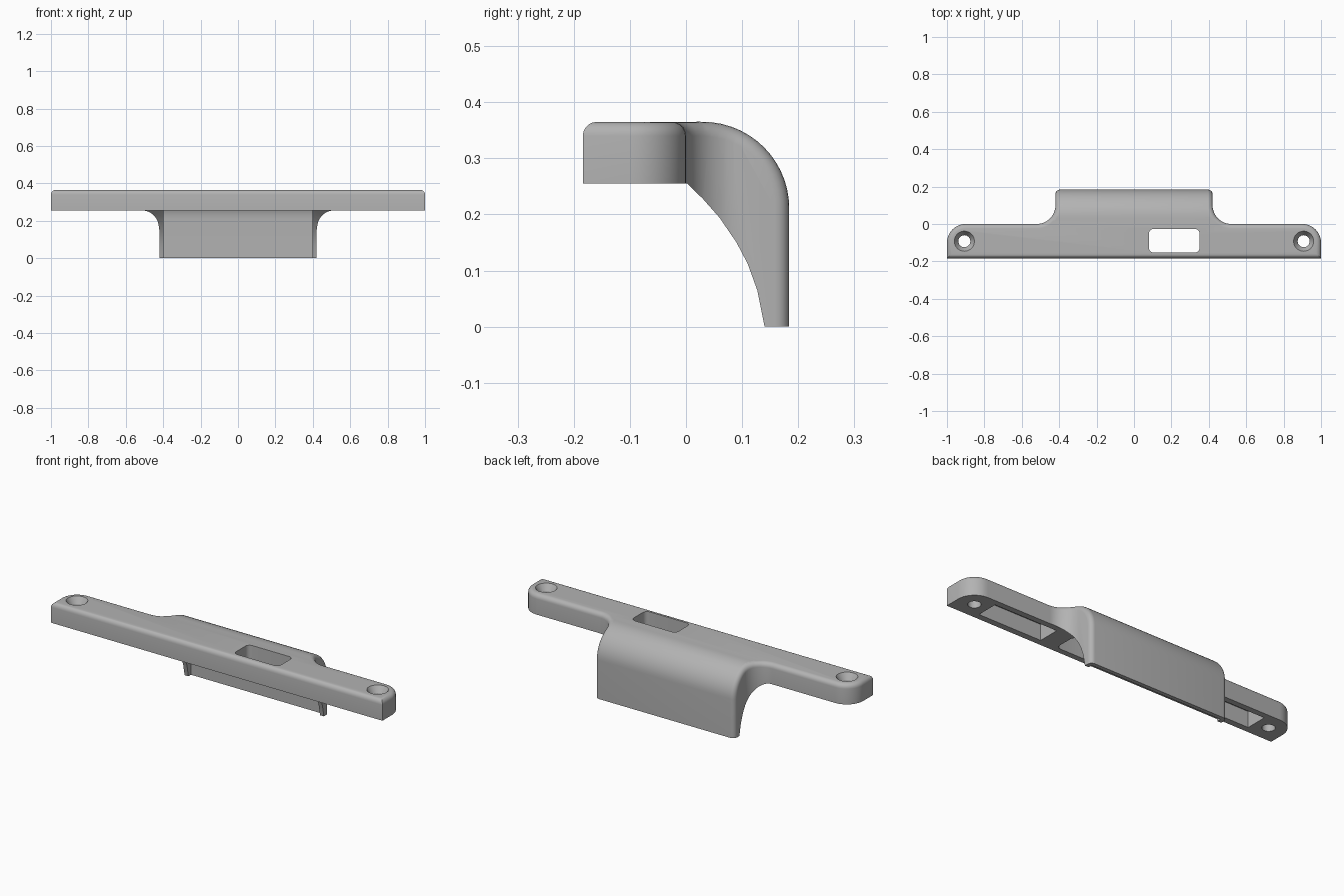
import bpy, bmesh
from math import radians, sin, cos
from mathutils import Matrix

cube = bpy.data.objects.get("Cube")
if cube:
    bpy.data.objects.remove(cube, do_unlink=True)

grey = bpy.data.materials.new("plain grey")
grey.use_nodes = True
grey.diffuse_color = (0.45, 0.45, 0.45, 1)
grey.node_tree.nodes["Principled BSDF"].inputs["Base Color"].default_value = (0.45, 0.45, 0.45, 1)

TOP, UNDER, FRONT = 0.365, 0.255, -0.184
HOOD_X, HOLE_X, HOLE_Y = 0.42, 0.907, -0.092


def arc(cx, cy, r, start, end, n=10):
    angles = [radians(start + (end - start) * i / n) for i in range(n + 1)]
    return [(cx + r * cos(a), cy + r * sin(a)) for a in angles]


def finish(bm, name):
    bmesh.ops.recalc_face_normals(bm, faces=bm.faces)
    mesh = bpy.data.meshes.new(name)
    bm.to_mesh(mesh)
    bm.free()
    obj = bpy.data.objects.new(name, mesh)
    bpy.context.collection.objects.link(obj)
    mesh.materials.append(grey)
    return obj


def prism(name, points, low, high, axis="z"):
    """Extrude a plan (axis z) or a side profile (axis x)."""
    bm = bmesh.new()
    place = (lambda a, b: (a, b, low)) if axis == "z" else (lambda a, b: (low, a, b))
    face = bm.faces.new([bm.verts.new(place(a, b)) for a, b in points])
    new = bmesh.ops.extrude_face_region(bm, geom=[face])["geom"]
    shift = (0, 0, high - low) if axis == "z" else (high - low, 0, 0)
    bmesh.ops.translate(bm, vec=shift, verts=[v for v in new if isinstance(v, bmesh.types.BMVert)])
    return finish(bm, name)


def cone(name, x, y, low, high, r_low, r_high):
    bm = bmesh.new()
    bmesh.ops.create_cone(bm, cap_ends=True, segments=32, radius1=r_low, radius2=r_high,
                          depth=high - low, matrix=Matrix.Translation((x, y, (low + high) / 2)))
    return finish(bm, name)


def combine(obj, tool, operation):
    tool.hide_render = True
    mod = obj.modifiers.new("cut", "BOOLEAN")
    mod.operation, mod.solver, mod.object = operation, "EXACT", tool
    bpy.ops.object.select_all(action="DESELECT")
    bpy.context.view_layer.objects.active = obj
    obj.select_set(True)
    bpy.ops.object.modifier_apply(modifier=mod.name)
    bpy.data.objects.remove(tool, do_unlink=True)


# Bar and hood: plan outline crossed with the side profile
half = [(1, FRONT)] + arc(0.9, -0.1, 0.1, 0, 90) + arc(HOOD_X + 0.1, 0.1, 0.1, 270, 180) + [(HOOD_X, 0.3)]
plan = half + [(-x, y) for x, y in reversed(half)]
body = prism("mounting_bar_with_hood", plan, -0.1, 0.5)

lower_curve = [(0.002, UNDER), (0.03, 0.228), (0.06, 0.194), (0.09, 0.15),
               (0.11, 0.112), (0.127, 0.065), (0.14, 0)]
side = [(-0.3, UNDER)] + lower_curve + [(0.184, 0)] + arc(0.03, 0.211, 0.154, 0, 90, 14) + [(-0.3, TOP)]
combine(body, prism("side_profile", side, -1.2, 1.2, "x"), "INTERSECT")

# Rounded upper and outer edges
bm = bmesh.new()
bm.from_mesh(body.data)
bmesh.ops.remove_doubles(bm, verts=bm.verts, dist=0.001)
bm.normal_update()


def is_rounded(edge):
    if len(edge.link_faces) != 2 or edge.calc_face_angle() < radians(50):
        return False
    a, b = edge.verts
    front_corner = abs(a.co.z - b.co.z) > 0.02 and a.co.y < -0.15
    return not front_corner and all(f.normal.z > -0.01 for f in edge.link_faces)


bmesh.ops.bevel(bm, geom=[e for e in bm.edges if is_rounded(e)], offset=0.025,
                offset_type="OFFSET", segments=5, profile=0.5, affect="EDGES",
                clamp_overlap=False, loop_slide=True)
bm.to_mesh(body.data)
bm.free()

# Hollow inside the hood
hollow = [(0, -0.1), (0.162, -0.1)] + arc(0.03, 0.211, 0.132, 0, 90, 14) + [(0, 0.343)]
combine(body, prism("hood_hollow", hollow, -0.397, 0.397, "x"), "DIFFERENCE")

# Window through the bar
x0, x1, y0, y1, r = 0.08, 0.35, -0.153, -0.026, 0.025
window = (arc(x1 - r, y1 - r, r, 0, 90, 6) + arc(x0 + r, y1 - r, r, 90, 180, 6)
          + arc(x0 + r, y0 + r, r, 180, 270, 6) + arc(x1 - r, y0 + r, r, 270, 360, 6))
combine(body, prism("window_cutter", window, 0.1, 0.5), "DIFFERENCE")

# Underside pockets and countersunk screw holes at both ends
for s in (-1, 1):
    a, b = sorted((s * 0.45, s * 0.83))
    pocket = [(a, -0.15), (b, -0.15), (b, -0.032), (a, -0.032)]
    combine(body, prism("pocket_cutter", pocket, 0.1, 0.342), "DIFFERENCE")
    combine(body, cone("screw_hole", s * HOLE_X, HOLE_Y, 0.1, 0.5, 0.032, 0.032), "DIFFERENCE")
    combine(body, cone("countersink", s * HOLE_X, HOLE_Y, 0.33, 0.37, 0.032, 0.057), "DIFFERENCE")

body.select_set(True)
bpy.context.view_layer.objects.active = body
bpy.ops.object.shade_smooth_by_angle(angle=radians(30))
